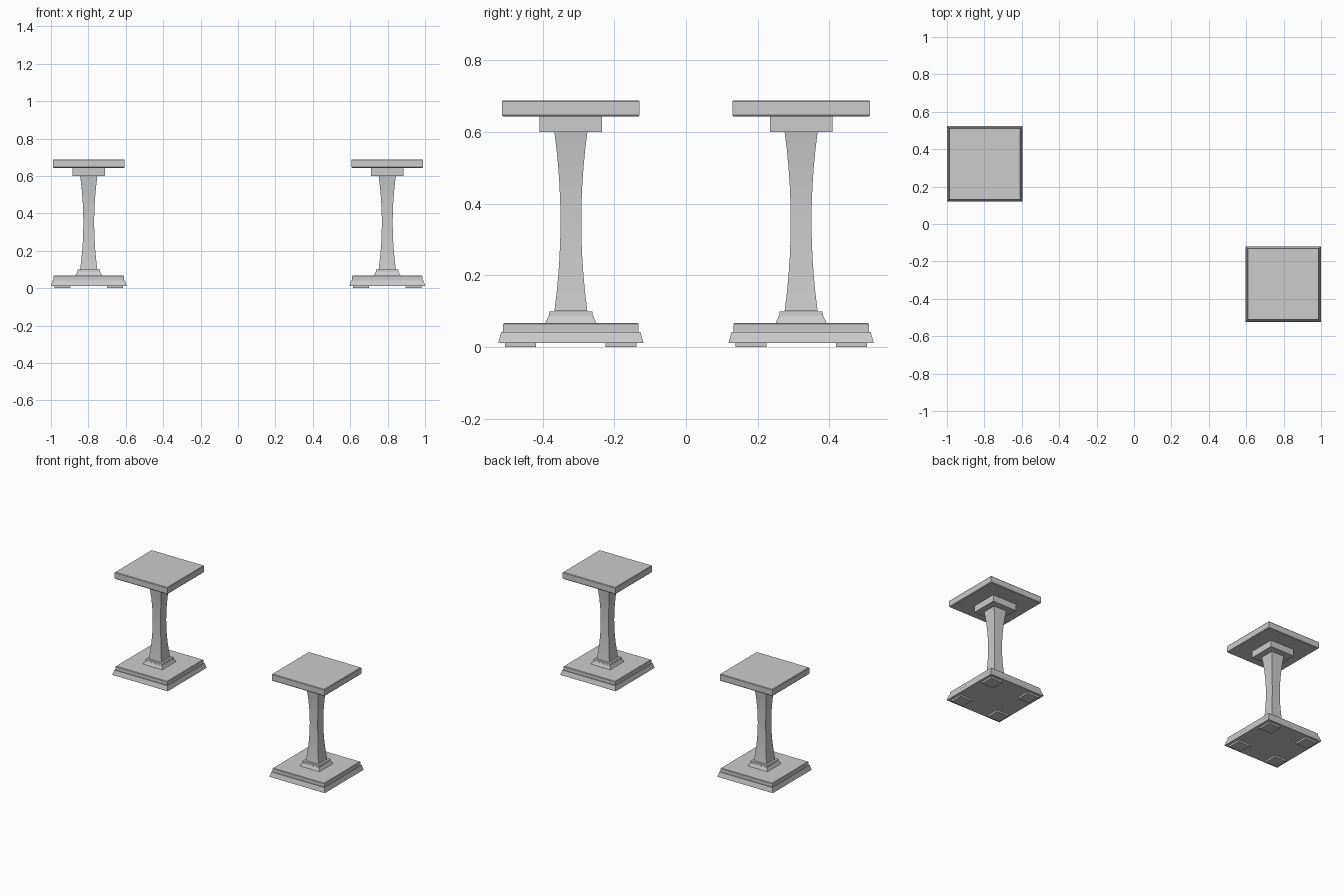
import bpy, bmesh

if "Cube" in bpy.data.objects:
    bpy.data.objects.remove(bpy.data.objects["Cube"])

# Pair of square pedestal tables at opposite corners
CENTRES = [(-0.798, 0.321), (0.798, -0.321)]


def square_stack(name, cx, cy, profile):
    """Solid of square sections; profile is (half width, z) from bottom to top."""
    bm = bmesh.new()
    rings = [[bm.verts.new((cx + sx * h, cy + sy * h, z))
              for sx, sy in ((-1, -1), (1, -1), (1, 1), (-1, 1))]
             for h, z in profile]
    bm.faces.new(rings[0][::-1])
    bm.faces.new(rings[-1])
    for a, b in zip(rings, rings[1:]):
        for i in range(4):
            j = (i + 1) % 4
            bm.faces.new((a[i], a[j], b[j], b[i]))
    mesh = bpy.data.meshes.new(name)
    bm.to_mesh(mesh)
    bm.free()
    obj = bpy.data.objects.new(name, mesh)
    bpy.context.collection.objects.link(obj)
    return obj


# Gently waisted column profile
N = 10
column = []
for i in range(N + 1):
    t = 2 * i / N - 1
    column.append((0.029 + 0.017 * t * t, 0.35 + 0.25 * t))

PARTS = {
    # sloping lower slab with a stepped, chamfered upper slab
    "base": [(0.202, 0.011), (0.202, 0.014), (0.194, 0.042), (0.189, 0.042),
             (0.189, 0.064), (0.186, 0.067)],
    # flared collar at the foot of the column
    "column_collar": [(0.071, 0.067), (0.062, 0.087), (0.061, 0.087), (0.060, 0.099)],
    "column": column,
    # block under the top
    "top_support": [(0.087, 0.600), (0.087, 0.644)],
    # chamfered table top
    "table_top": [(0.189, 0.643), (0.192, 0.647), (0.192, 0.684), (0.189, 0.688)],
}

for cx, cy in CENTRES:
    for name, profile in PARTS.items():
        square_stack(name, cx, cy, profile)
    # four pad feet
    for sx in (-1, 1):
        for sy in (-1, 1):
            square_stack("foot", cx + sx * 0.14, cy + sy * 0.14,
                         [(0.043, 0.0), (0.043, 0.012)])
